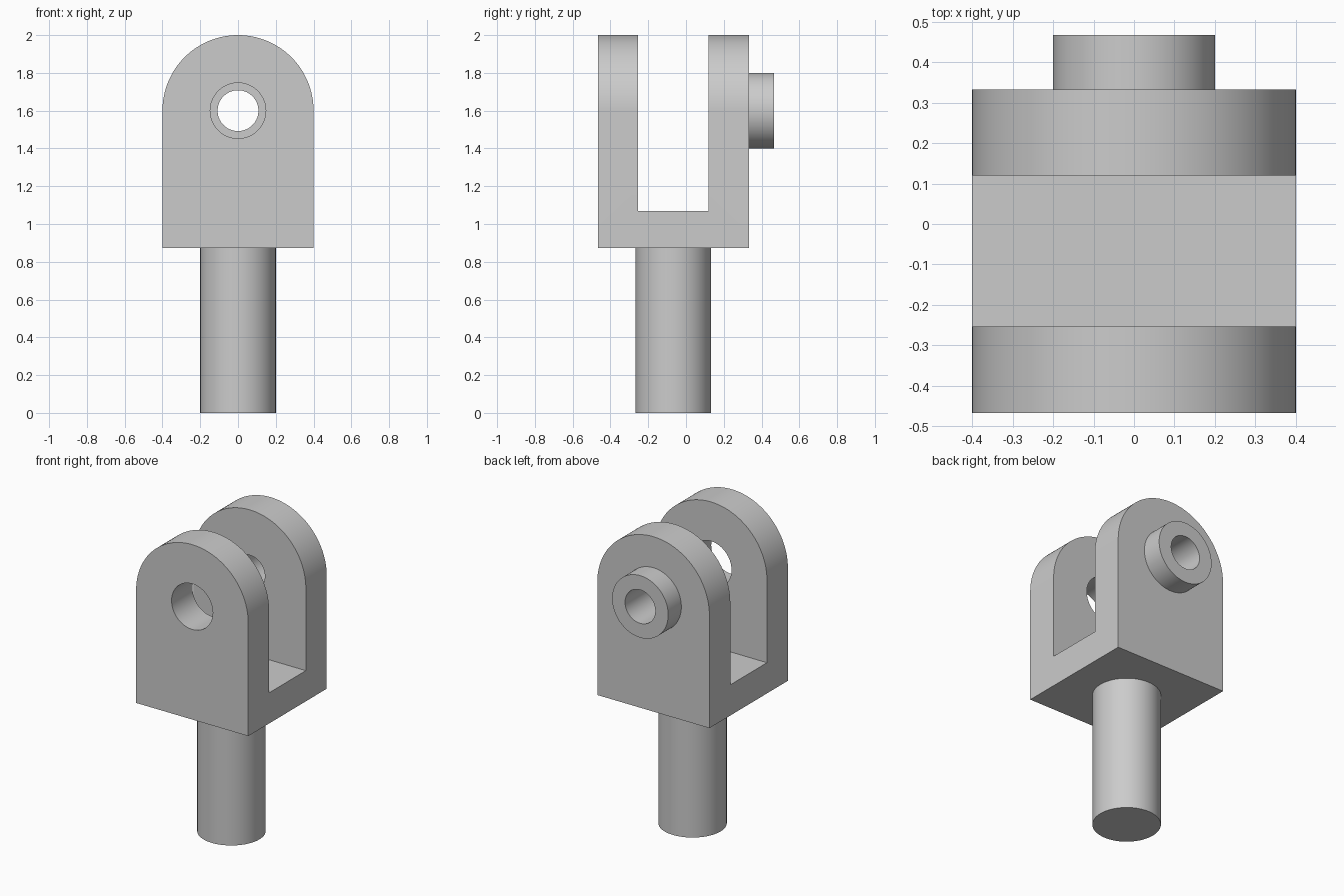
import bpy
import bmesh
from math import cos, sin, pi, radians
from mathutils import Vector

if "Cube" in bpy.data.objects:
    bpy.data.objects.remove(bpy.data.objects["Cube"], do_unlink=True)

# Main dimensions
HALF_W = 0.4
FRONT, BACK = -0.467, 0.333
SLOT_FRONT, SLOT_BACK = -0.254, 0.12
BOSS_END = 0.467
BASE_Z, SLOT_Z, PIN_Z = 0.872, 1.07, 1.6
FRONT_HOLE, BACK_HOLE = 0.147, 0.108
BOSS_R = SHAFT_R = 0.2

grey = bpy.data.materials.new("light grey metal")
grey.use_nodes = True
colour = (0.6, 0.6, 0.6, 1)
grey.diffuse_color = colour
grey.node_tree.nodes["Principled BSDF"].inputs["Base Color"].default_value = colour


def arc(radius, start, end, steps, centre=(0, 0)):
    """Points on an arc, end point included."""
    angles = [start + (end - start) * i / steps for i in range(steps + 1)]
    return [(centre[0] + radius * cos(a), centre[1] + radius * sin(a)) for a in angles]


def circle(radius, centre, steps=96):
    return arc(radius, 0, 2 * pi, steps, centre)[:-1]


def prism(name, outline, start, end, axis="y"):
    """Extrude an outline along y (outline in x, z) or z (outline in x, y)."""
    def place(p, depth):
        return (p[0], depth, p[1]) if axis == "y" else (p[0], p[1], depth)
    bm = bmesh.new()
    face = bm.faces.new([bm.verts.new(place(p, start)) for p in outline])
    grown = bmesh.ops.extrude_face_region(bm, geom=[face], use_keep_orig=True)
    moved = [v for v in grown["geom"] if isinstance(v, bmesh.types.BMVert)]
    bmesh.ops.translate(bm, verts=moved, vec=Vector(place((0, 0), end - start)))
    bmesh.ops.recalc_face_normals(bm, faces=bm.faces)
    mesh = bpy.data.meshes.new(name)
    bm.to_mesh(mesh)
    bm.free()
    mesh.materials.append(grey)
    obj = bpy.data.objects.new(name, mesh)
    bpy.context.collection.objects.link(obj)
    return obj


def select_only(obj):
    bpy.ops.object.select_all(action="DESELECT")
    obj.select_set(True)
    bpy.context.view_layer.objects.active = obj


def cut(obj, cutter):
    """Subtract the cutter, then discard it."""
    mod = obj.modifiers.new("cut", "BOOLEAN")
    mod.operation = "DIFFERENCE"
    mod.solver = "EXACT"
    mod.object = cutter
    select_only(obj)
    bpy.ops.object.modifier_apply(modifier=mod.name)
    bpy.data.objects.remove(cutter, do_unlink=True)


pin = (0, PIN_Z)
mid_y = (SLOT_FRONT + SLOT_BACK) / 2

# Fork: round-topped block with a slot and a stepped pin hole
outline = [(-HALF_W, BASE_Z), (HALF_W, BASE_Z)] + arc(HALF_W, 0, pi, 64, pin)
fork = prism("fork", outline, FRONT, BACK)
slot = [(-1, SLOT_Z), (1, SLOT_Z), (1, 3), (-1, 3)]
cut(fork, prism("slot_cutter", slot, SLOT_FRONT, SLOT_BACK))
cut(fork, prism("front_hole_cutter", circle(FRONT_HOLE, pin), -1, mid_y))
cut(fork, prism("back_hole_cutter", circle(BACK_HOLE, pin), mid_y, 1))

# Boss: ring on the back of the rear lug
boss = prism("rear_boss", circle(BOSS_R, pin), BACK, BOSS_END)
cut(boss, prism("boss_hole_cutter", circle(BACK_HOLE, pin), 0, 1))

# Shaft: round rod under the fork
shaft = prism("shaft", circle(SHAFT_R, (0, (FRONT + BACK) / 2)), 0, BASE_Z, "z")

for part in (fork, boss, shaft):
    select_only(part)
    bpy.ops.object.shade_smooth_by_angle(angle=radians(30))
